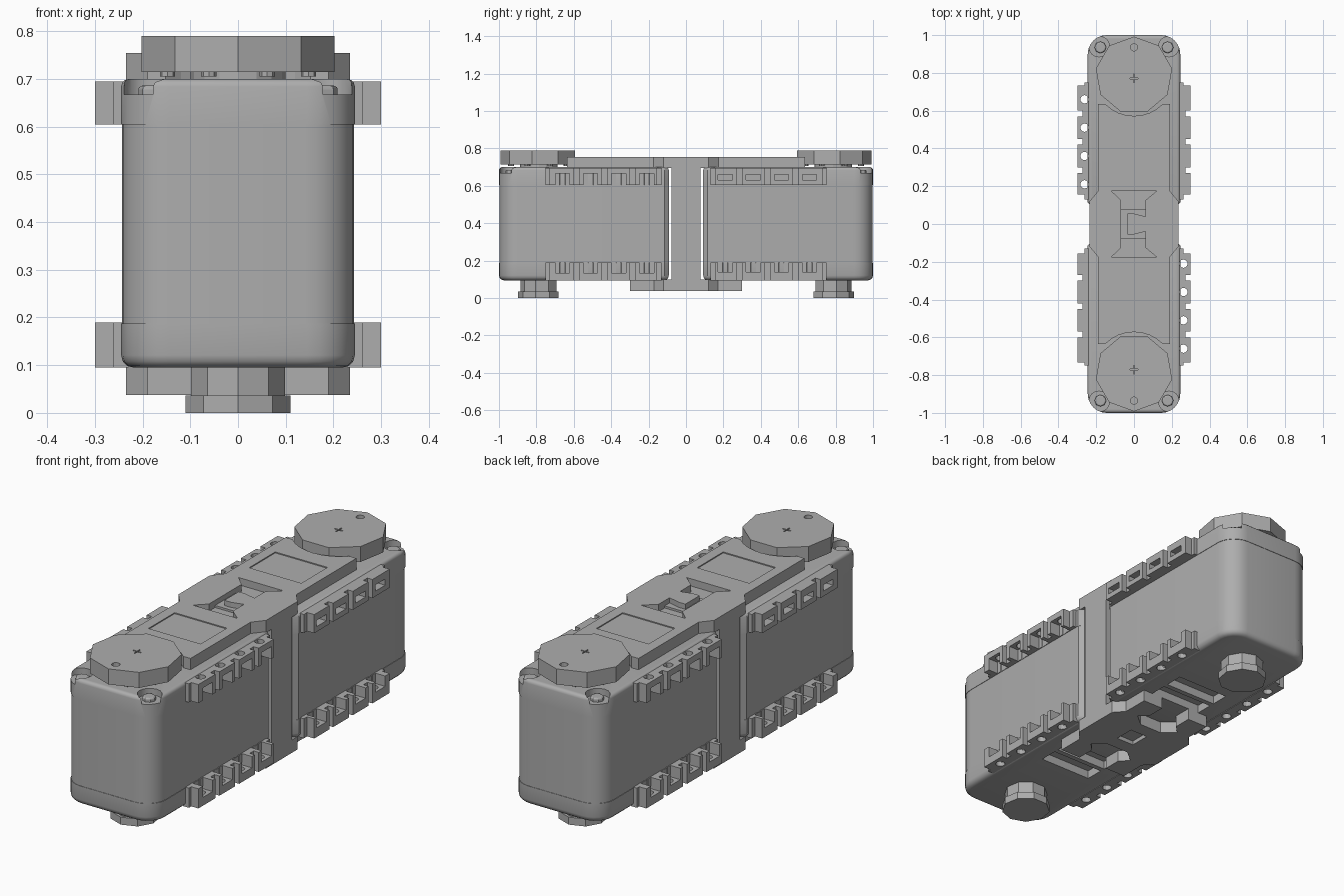
import bpy, bmesh
from math import pi, sin, cos, radians
from mathutils import Matrix

if "Cube" in bpy.data.objects:
    bpy.data.objects.remove(bpy.data.objects["Cube"])

grey = bpy.data.materials.new("mid grey plastic")
grey.use_nodes = True
colour = (0.42, 0.42, 0.42, 1)
grey.diffuse_color = colour
grey.node_tree.nodes["Principled BSDF"].inputs["Base Color"].default_value = colour

half_parts = []


def prism(name, pts, z0, z1, round_top=0, round_bottom=0):
    """Extrude an xy outline between two heights, optionally rounding its rims."""
    bm = bmesh.new()
    face = bm.faces.new([bm.verts.new((x, y, z0)) for x, y in pts])
    new = bmesh.ops.extrude_face_region(bm, geom=[face])["geom"]
    bmesh.ops.translate(bm, vec=(0, 0, z1 - z0), verts=[v for v in new if isinstance(v, bmesh.types.BMVert)])
    for z, r in ((z1, round_top), (z0, round_bottom)):
        if r:
            rim = [e for e in bm.edges if all(abs(v.co.z - z) < 1e-5 for v in e.verts)]
            bmesh.ops.bevel(bm, geom=rim, offset=r, segments=3, profile=0.5, affect='EDGES')
    bmesh.ops.recalc_face_normals(bm, faces=bm.faces)
    mesh = bpy.data.meshes.new(name)
    bm.to_mesh(mesh)
    bm.free()
    mesh.materials.append(grey)
    ob = bpy.data.objects.new(name, mesh)
    bpy.context.collection.objects.link(ob)
    return ob


def box(name, x0, x1, y0, y1, z0, z1):
    return prism(name, [(x0, y0), (x1, y0), (x1, y1), (x0, y1)], z0, z1)


def ngon(name, n, r, x, y, z0, z1, **kw):
    pts = [(x + r * sin(2 * pi * i / n), y + r * cos(2 * pi * i / n)) for i in range(n)]
    return prism(name, pts, z0, z1, **kw)


def select(ob):
    bpy.ops.object.select_all(action='DESELECT')
    ob.select_set(True)
    bpy.context.view_layer.objects.active = ob


def cut(ob, cutters):
    select(ob)
    for c in cutters:
        m = ob.modifiers.new("cut", 'BOOLEAN')
        m.operation, m.solver, m.object = 'DIFFERENCE', 'EXACT', c
        bpy.ops.object.modifier_apply(modifier=m.name)
        bpy.data.objects.remove(c)
    return ob


def smooth(ob):
    select(ob)
    bpy.ops.object.shade_smooth_by_angle(angle=radians(32))


def outline(inset=0.0):
    """Case footprint: round outer corners, chamfered inner ones."""
    w, r, end = 0.245 - inset, 0.1, 1 - inset
    arc = [(w - r + r * cos(a * pi / 12), end - r + r * sin(a * pi / 12)) for a in range(7)]
    side = [(0.225, 0.092), (w, 0.115)] + arc
    return side + [(-x, y) for x, y in reversed(side)]


# Case: lower cap, core and upper cap
lower = prism("case_lower_cap", outline(), 0.095, 0.187, round_bottom=0.026)
core = prism("case_core", outline(0.002), 0.18, 0.61)
upper = prism("case_upper_cap", outline(), 0.605, 0.70, round_top=0.016)
cut(lower, [box("c", -0.14, 0.14, 0.3, 0.385, 0.05, 0.135),
            box("c", -0.14, 0.14, 0.41, 0.5, 0.05, 0.135)])
cut(upper, [ngon("c", 16, 0.055, s * 0.185, 0.94, 0.668, 0.8) for s in (-1, 1)])
for part in (lower, core, upper):
    smooth(part)
half_parts += [lower, core, upper]

# Corner screws in the case recesses
for s, side in ((1, "left"), (-1, "right")):
    half_parts.append(ngon("corner_screw_" + side, 8, 0.031, s * 0.178, 0.935, 0.66, 0.686, round_top=0.008))

# Output disc with hub and ring of small screws
disc = ngon("output_disc", 9, 0.205, 0, 0.787, 0.715, 0.79)
cut(disc, [ngon("c", 12, 0.019, 0, 0.935, 0.77, 0.83),
           box("c", -0.022, 0.022, 0.768, 0.774, 0.782, 0.83),
           box("c", -0.003, 0.003, 0.749, 0.793, 0.782, 0.83)])
half_parts += [disc, ngon("disc_hub", 16, 0.1, 0, 0.787, 0.69, 0.72)]
for i in range(8):
    a = (i + 0.5) * pi / 4
    half_parts.append(ngon("disc_screw", 8, 0.016, 0.16 * sin(a), 0.787 + 0.16 * cos(a), 0.705, 0.72))

# Idler knob underneath
half_parts += [ngon("knob_neck", 9, 0.1, 0, 0.786, 0.03, 0.1),
               ngon("knob_head", 9, 0.112, 0, 0.786, 0, 0.036)]

# Mounting rails with notches, screw holes and nut pockets
CENTRES = [0.21, 0.36, 0.51, 0.66]


def rail(name, s, z0, z1, pocket, holes):
    def xbox(a, b, y0, y1, za, zb):
        return box("c", min(s * a, s * b), max(s * a, s * b), y0, y1, za, zb)
    pts = [(0.23, 0.13), (0.262, 0.13), (0.262, 0.155), (0.3, 0.155),
           (0.3, 0.732), (0.262, 0.732), (0.262, 0.75), (0.23, 0.75)]
    ob = prism(name, [(s * x, y) for x, y in pts], z0, z1)
    cutters = [xbox(0.273, 0.33, y - 0.015, y + 0.015, 0, 0.8) for y in (0.285, 0.435, 0.585)]
    for y in CENTRES:
        cutters.append(xbox(0.247, 0.33, y - 0.038, y + 0.038, *pocket))
        if holes:
            cutters.append(ngon("c", 12, 0.022, s * 0.262, y, z0 - 0.05, z1 + 0.05))
    half_parts.append(cut(ob, cutters))


rail("upper_rail_open", -1, 0.605, 0.695, (0.59, 0.665), True)
rail("upper_rail_slotted", 1, 0.605, 0.695, (0.63, 0.66), False)
rail("lower_rail_open", -1, 0.095, 0.19, (0.135, 0.21), True)
rail("lower_rail_slotted", 1, 0.095, 0.19, (0.14, 0.21), True)

# Copy every half part round to the other end
for ob in half_parts:
    twin = ob.copy()
    twin.data = ob.data.copy()
    twin.name = ob.name + "_front"
    twin.data.transform(Matrix.Rotation(pi, 4, 'Z'))
    bpy.context.collection.objects.link(twin)


def four_way(quarter):
    """Mirror a quarter outline, listed from the +x axis round to +y, into a closed loop."""
    right = [(x, -y) for x, y in reversed(quarter)] + quarter
    return right + [(-x, -y) for x, y in right]


# Central web between the two cases
box("centre_web", -0.235, 0.235, -0.078, 0.078, 0.06, 0.73)

# Top bridge plate with a keyed recess and shallow label panels
bridge = prism("top_bridge", four_way([(0.235, 0.12), (0.19, 0.175), (0.19, 0.635)]), 0.695, 0.755)
cutters = [prism("c", [(-0.12, 0.175), (0.12, 0.175), (0.06, 0.125), (0.06, 0.04), (0.0, 0.055),
                       (-0.035, 0.055), (-0.035, -0.055), (0.0, -0.055), (0.06, -0.04),
                       (0.06, -0.125), (0.12, -0.175), (-0.12, -0.175), (-0.068, -0.125),
                       (-0.068, 0.125)], 0.72, 0.8)]
for s in (-1, 1):
    cutters.append(ngon("c", 32, 0.215, 0, s * 0.787, 0.7, 0.8))
    cutters.append(box("c", -0.14, 0.14, min(s * 0.285, s * 0.485), max(s * 0.285, s * 0.485), 0.75, 0.8))
cut(bridge, cutters)

# Bottom bracket with four tapered legs
foot = prism("bottom_bracket", four_way([(0.235, 0.12), (0.19, 0.17), (0.19, 0.3), (0.08, 0.3),
                                         (0.08, 0.21), (0.12, 0.17), (0.06, 0.12)]), 0.038, 0.1)
cut(foot, [box("c", -0.035, 0.06, -0.05, 0.05, 0, 0.058)])
